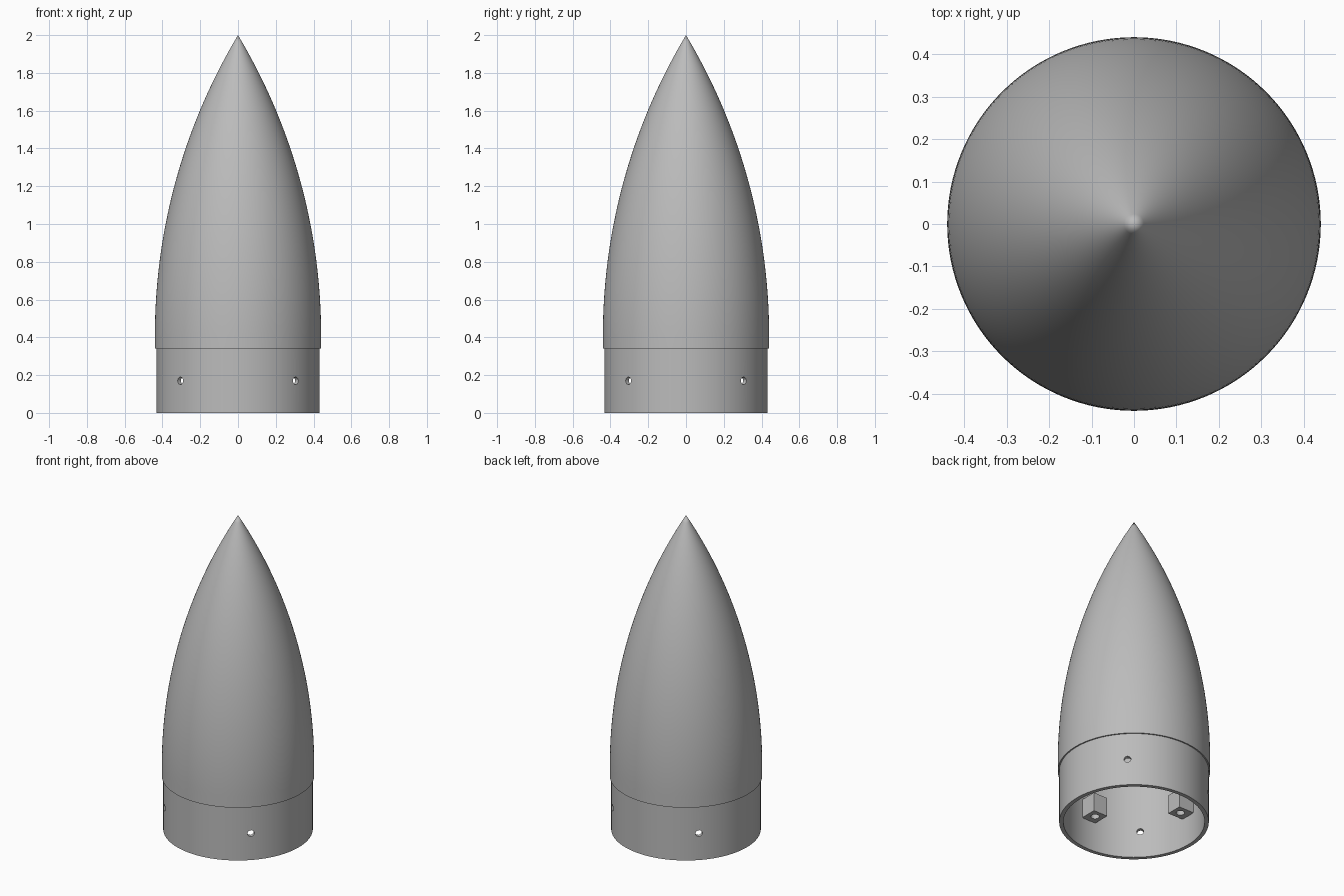
import bpy, bmesh, math
from mathutils import Matrix

cube = bpy.data.objects.get("Cube")
if cube:
    bpy.data.objects.remove(cube, do_unlink=True)

grey = bpy.data.materials.new("plain grey")
grey.use_nodes = True
grey.diffuse_color = (0.5, 0.5, 0.5, 1)
grey.node_tree.nodes["Principled BSDF"].inputs["Base Color"].default_value = (0.5, 0.5, 0.5, 1)

SEGMENTS = 128
TIP, SEAM, BAND_TOP = 2.0, 0.34, 0.41
R_NOSE, R_COLLAR, R_BORE = 0.44, 0.432, 0.408
HOLE_Z = 0.17


def make_object(name, bm):
    bmesh.ops.recalc_face_normals(bm, faces=bm.faces)
    mesh = bpy.data.meshes.new(name)
    bm.to_mesh(mesh)
    bm.free()
    mesh.materials.append(grey)
    obj = bpy.data.objects.new(name, mesh)
    bpy.context.collection.objects.link(obj)
    return obj


def ogive(radius, base, tip, steps=40):
    """Tangent ogive profile from base to a sharp tip."""
    length = tip - base
    rho = (radius ** 2 + length ** 2) / (2 * radius)
    points = []
    for i in range(steps + 1):
        h = length * i / steps
        points.append((math.sqrt(rho ** 2 - h ** 2) + radius - rho, base + h))
    points[-1] = (0, tip)
    return points


def cut(target, cutter):
    cutter.hide_render = True
    cutter.hide_viewport = False
    mod = target.modifiers.new("cut " + cutter.name, 'BOOLEAN')
    mod.operation = 'DIFFERENCE'
    mod.solver = 'EXACT'
    mod.object = cutter
    bpy.ops.object.select_all(action='DESELECT')
    bpy.context.view_layer.objects.active = target
    target.select_set(True)
    bpy.ops.object.modifier_apply(modifier=mod.name)
    bpy.data.objects.remove(cutter, do_unlink=True)


# Hollow nose shell: collar, short straight band and ogive, inside and out
profile = ogive(R_BORE, BAND_TOP, TIP - 0.06)[::-1]
profile += [(R_BORE, 0), (R_COLLAR, 0), (R_COLLAR, SEAM), (R_NOSE, SEAM)]
profile += ogive(R_NOSE, BAND_TOP, TIP)
bm = bmesh.new()
verts = [bm.verts.new((r, 0, z)) for r, z in profile]
edges = [bm.edges.new(pair) for pair in zip(verts, verts[1:])]
bmesh.ops.spin(bm, geom=verts + edges, axis=(0, 0, 1), cent=(0, 0, 0),
               angle=math.tau, steps=SEGMENTS, use_duplicate=False)
bmesh.ops.remove_doubles(bm, verts=bm.verts, dist=0.0001)
shell = make_object("nose_shell", bm)

# Four radial screw holes on the diagonals of the collar
bm = bmesh.new()
for k in range(4):
    turn = Matrix.Rotation(math.radians(45 + 90 * k), 4, 'Z')
    place = Matrix.Translation((0.42, 0, HOLE_Z)) @ Matrix.Rotation(math.pi / 2, 4, 'Y')
    bmesh.ops.create_cone(bm, cap_ends=True, segments=24, radius1=0.02, radius2=0.02,
                          depth=0.12, matrix=turn @ place)
cut(shell, make_object("screw_hole_cutter", bm))

# Four mounting blocks on the inner wall, each with a blind hole from below
BLOCK_Z, BLOCK_H, BLOCK_W = 0.19, 0.12, 0.1
for k, side in enumerate(("left", "back", "right", "front")):
    turn = Matrix.Rotation(math.pi / 2 * k, 4, 'Z')
    bm = bmesh.new()
    bmesh.ops.create_cube(bm, size=1, matrix=turn
                          @ Matrix.Translation((0.357, 0, BLOCK_Z + BLOCK_H / 2))
                          @ Matrix.Diagonal((0.114, BLOCK_W, BLOCK_H, 1)))
    block = make_object(side + "_mounting_block", bm)
    bm = bmesh.new()
    bmesh.ops.create_cone(bm, cap_ends=True, segments=24, radius1=0.025, radius2=0.025,
                          depth=0.16, matrix=turn @ Matrix.Translation((0.35, 0, BLOCK_Z)))
    cut(block, make_object("block_hole_cutter", bm))

# Smooth shading with sharp seams
for obj in bpy.context.collection.objects:
    if obj.type == 'MESH' and obj.name.endswith(("shell", "block")):
        bpy.ops.object.select_all(action='DESELECT')
        obj.select_set(True)
        bpy.context.view_layer.objects.active = obj
        bpy.ops.object.shade_smooth_by_angle(angle=math.radians(30))
